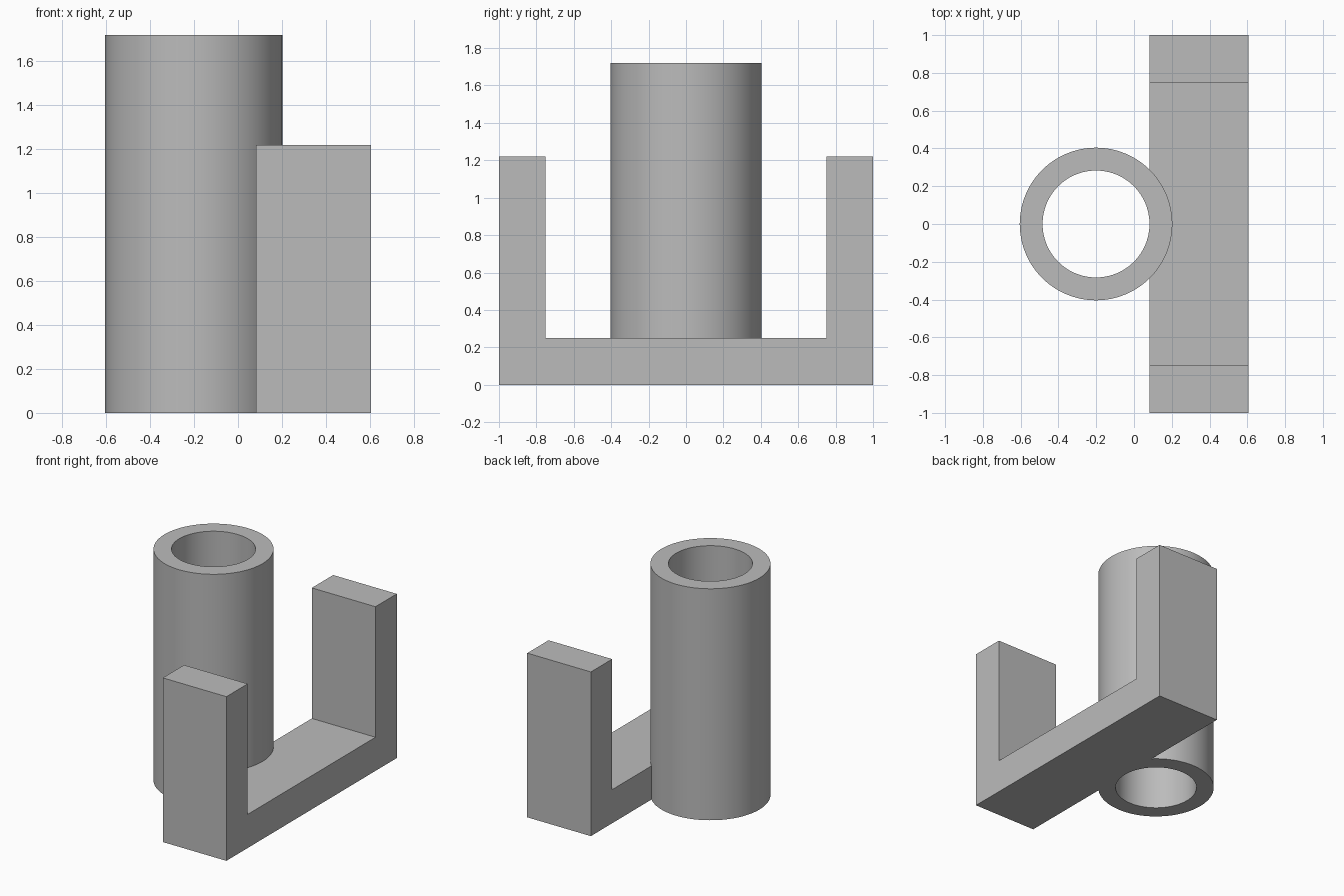
import bpy
import bmesh
import math

cube = bpy.data.objects.get("Cube")
if cube:
    bpy.data.objects.remove(cube, do_unlink=True)

# Single grey finish
grey = bpy.data.materials.new("plain_grey")
grey.use_nodes = True
colour = (0.5, 0.5, 0.5, 1)
grey.diffuse_color = colour
grey.node_tree.nodes["Principled BSDF"].inputs["Base Color"].default_value = colour


def make_object(name, bm):
    bmesh.ops.recalc_face_normals(bm, faces=bm.faces)
    mesh = bpy.data.meshes.new(name)
    bm.to_mesh(mesh)
    bm.free()
    mesh.materials.append(grey)
    obj = bpy.data.objects.new(name, mesh)
    bpy.context.collection.objects.link(obj)
    return obj


# U-shaped bracket: side profile extruded across its width
LEFT, RIGHT = 0.082, 0.605
half = [(1, 0), (1, 1.22), (0.75, 1.22), (0.75, 0.25)]
profile = half + [(-y, z) for y, z in reversed(half)]
bm = bmesh.new()
face = bm.faces.new([bm.verts.new((LEFT, y, z)) for y, z in profile])
extruded = bmesh.ops.extrude_face_region(bm, geom=[face])
moved = [v for v in extruded["geom"] if isinstance(v, bmesh.types.BMVert)]
bmesh.ops.translate(bm, verts=moved, vec=(RIGHT - LEFT, 0, 0))
make_object("u_bracket", bm)

# Open tube: wall section spun around the vertical axis
CENTRE, OUTER, INNER, HEIGHT = -0.201, 0.404, 0.283, 1.72
bm = bmesh.new()
section = [bm.verts.new((CENTRE + r, 0, z)) for r, z in
           [(INNER, 0), (OUTER, 0), (OUTER, HEIGHT), (INNER, HEIGHT)]]
edges = [bm.edges.new((section[i], section[(i + 1) % 4])) for i in range(4)]
bmesh.ops.spin(bm, geom=section + edges, cent=(CENTRE, 0, 0), axis=(0, 0, 1),
               angle=math.tau, steps=96, use_merge=True)
bmesh.ops.remove_doubles(bm, verts=bm.verts, dist=0.0001)
tube = make_object("open_tube", bm)

bpy.ops.object.select_all(action="DESELECT")
tube.select_set(True)
bpy.context.view_layer.objects.active = tube
bpy.ops.object.shade_smooth_by_angle(angle=math.radians(30))
